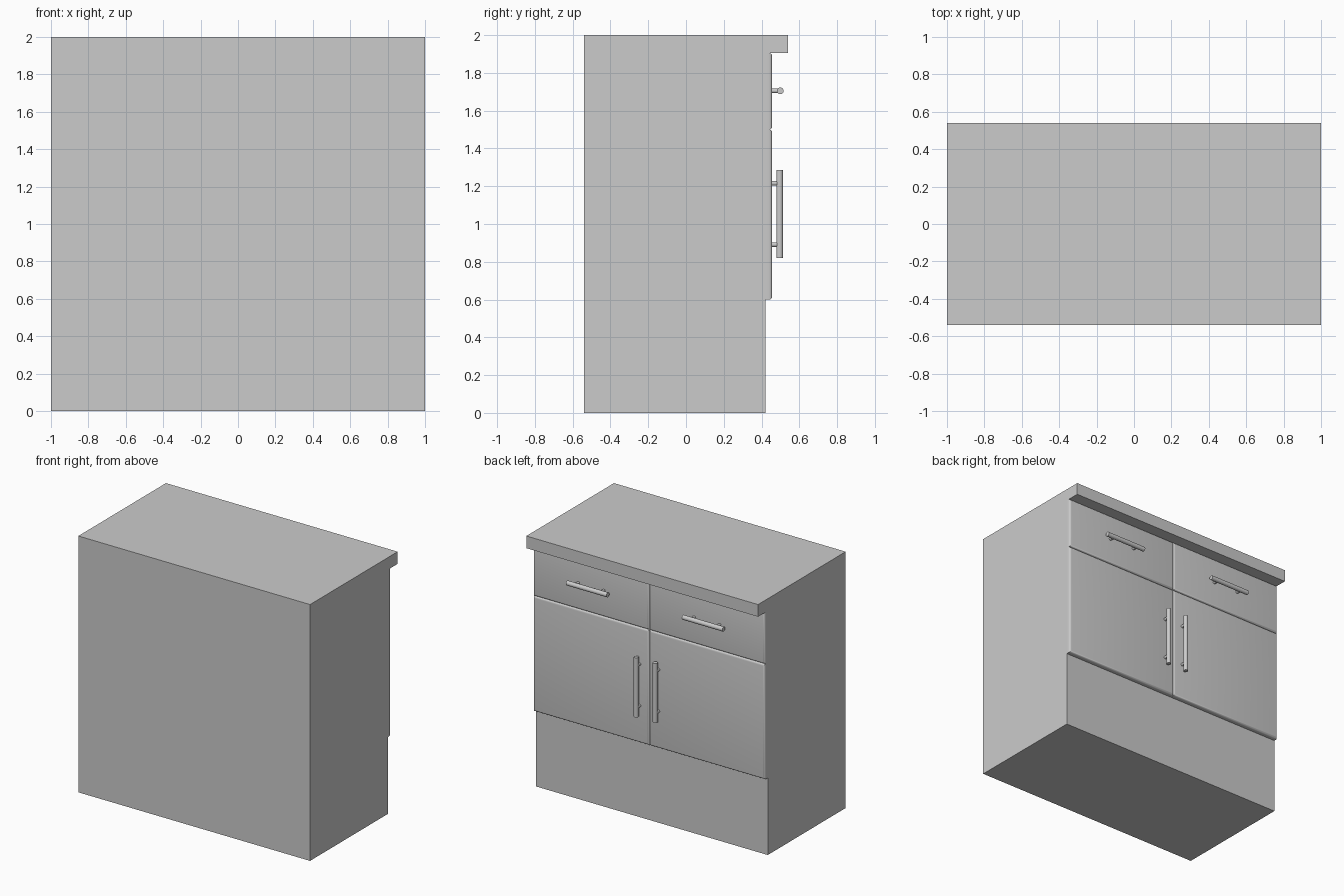
import bpy, bmesh
from math import radians
from mathutils import Matrix, Vector

if "Cube" in bpy.data.objects:
    bpy.data.objects.remove(bpy.data.objects["Cube"])


def finish(name, bm):
    me = bpy.data.meshes.new(name)
    bm.to_mesh(me)
    bm.free()
    ob = bpy.data.objects.new(name, me)
    bpy.context.collection.objects.link(ob)
    return ob


def smooth(ob):
    bpy.ops.object.select_all(action='DESELECT')
    ob.select_set(True)
    bpy.context.view_layer.objects.active = ob
    bpy.ops.object.shade_smooth_by_angle(angle=radians(35))


def box(name, x, y, z, front_bevel=0):
    bm = bmesh.new()
    size = [b - a for a, b in (x, y, z)]
    mid = [(a + b) / 2 for a, b in (x, y, z)]
    bmesh.ops.create_cube(bm, size=1, matrix=Matrix.Translation(mid) @ Matrix.Diagonal((*size, 1)))
    if front_bevel:
        # round only the rim of the +y face
        rim = [e for e in bm.edges if all(v.co.y > y[1] - 1e-4 for v in e.verts)]
        bmesh.ops.bevel(bm, geom=rim, offset=front_bevel, segments=4, profile=0.5, affect='EDGES')
    ob = finish(name, bm)
    if front_bevel:
        smooth(ob)
    return ob


def rod(bm, a, b, r):
    a, b = Vector(a), Vector(b)
    rot = (b - a).to_track_quat('Z', 'Y').to_matrix().to_4x4()
    bmesh.ops.create_cone(bm, cap_ends=True, segments=32, radius1=r, radius2=r,
                          depth=(b - a).length, matrix=Matrix.Translation((a + b) / 2) @ rot)


def handle(name, centre, axis, length, spacing):
    # round bar on two short posts
    bm = bmesh.new()
    c, d = Vector(centre), Vector(axis)
    rod(bm, c - d * length / 2, c + d * length / 2, 0.018)
    for s in (-1, 1):
        p = c + d * s * spacing / 2
        rod(bm, (p.x, 0.45, p.z), p, 0.012)
    smooth(finish(name, bm))


# Carcass and worktop
box("cabinet_body", (-1, 1), (-0.54, 0.42), (0, 1.905))
box("countertop", (-1, 1), (-0.54, 0.54), (1.905, 2))

# Doors, drawer fronts and their handles on both sides
for side, s in (("left", -1), ("right", 1)):
    x = sorted((0, s))
    box(side + "_door", x, (0.42, 0.456), (0.6, 1.5), 0.016)
    box(side + "_drawer_front", x, (0.42, 0.456), (1.5, 1.905), 0.016)
    handle(side + "_door_handle", (s * 0.082, 0.496, 1.053), (0, 0, 1), 0.465, 0.325)
    handle(side + "_drawer_handle", (s * 0.5, 0.499, 1.705), (1, 0, 0), 0.35, 0.22)
